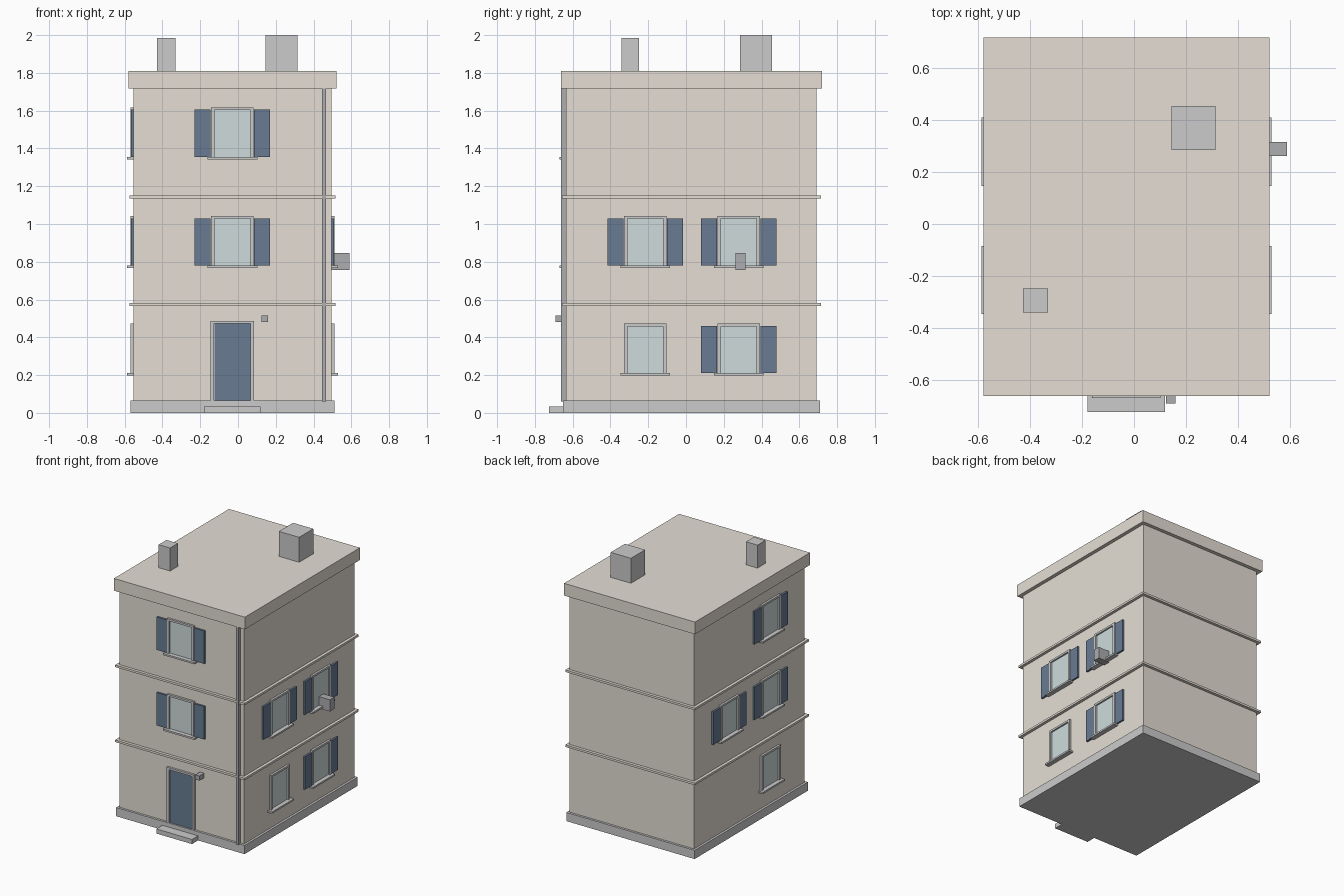
import bpy
from mathutils import Matrix, Vector
from math import pi

if "Cube" in bpy.data.objects:
    bpy.data.objects.remove(bpy.data.objects["Cube"])


def material(name, r, g, b):
    m = bpy.data.materials.new(name)
    m.diffuse_color = (r, g, b, 1)
    m.use_nodes = True
    m.node_tree.nodes["Principled BSDF"].inputs["Base Color"].default_value = m.diffuse_color
    return m


PLASTER = material("plaster", 0.78, 0.73, 0.66)
BLUE = material("blue_paint", 0.14, 0.20, 0.29)
GLASS = material("glass", 0.62, 0.71, 0.71)
METAL = material("metal", 0.42, 0.42, 0.44)

# Wall planes of the main body
X0, X1, Y0, Y1 = -0.552, 0.494, -0.635, 0.692


def box(name, lo, hi, mat=None, frame=Matrix()):
    """Axis-aligned box from lo to hi, placed by a frame matrix."""
    lo, hi = Vector(lo), Vector(hi)
    bpy.ops.mesh.primitive_cube_add(size=1)
    ob = bpy.context.object
    ob.name = name
    ob.data.transform(frame @ Matrix.Translation((lo + hi) / 2) @ Matrix.Diagonal((*(hi - lo), 1)))
    if mat:
        ob.data.materials.append(mat)
    return ob


def ring(name, z0, z1, out, mat=None):
    """Full-width slab overhanging the walls by out."""
    return box(name, (X0 - out, Y0 - out, z0), (X1 + out, Y1 + out, z1), mat)


def surround(name, frame, half, z0, z1):
    """Two jambs and a lintel around an opening."""
    t, d = 0.018, 0.016
    for s in (-1, 1):
        a, b = sorted((s * half, s * (half + t)))
        box(name + "_jamb", (a, -d, z0), (b, 0.004, z1), None, frame)
    box(name + "_lintel", (-half - t, -d, z1), (half + t, 0.004, z1 + t - 0.003), None, frame)


def window(frame, z, shutters=True):
    """Window with sill at height z; local -y points out of the wall."""
    h = 0.248
    box("window_glass", (-0.095, -0.004, z), (0.095, 0.004, z + h), GLASS, frame)
    surround("window", frame, 0.095, z, z + h)
    box("window_sill", (-0.132, -0.036, z - 0.013), (0.132, 0.004, z), None, frame)
    if shutters:
        for s in (-1, 1):
            a, b = sorted((s * 0.115, s * 0.2))
            box("shutter", (a, -0.014, z), (b, 0.004, z + h + 0.002), BLUE, frame)


# Wall frames: local x along the wall, local -y outwards
def front(x):
    return Matrix.Translation((x, Y0, 0))


def right(y):
    return Matrix.Translation((X1, y, 0)) @ Matrix.Rotation(pi / 2, 4, 'Z')


def left(y):
    return Matrix.Translation((X0, y, 0)) @ Matrix.Rotation(-pi / 2, 4, 'Z')


# Main masses
ring("walls", 0.03, 1.75, 0, PLASTER)
ring("plinth", 0, 0.066, 0.017)
for z in (0.565, 1.135):
    ring("floor_band", z, z + 0.016, 0.022, PLASTER)
ring("roof_slab", 1.717, 1.81, 0.028, PLASTER)

# Chimneys
box("small_chimney", (-0.428, -0.342, 1.80), (-0.332, -0.248, 1.985))
box("large_chimney", (0.145, 0.285, 1.80), (0.315, 0.455, 2.0))

# Windows on the three floors
F1, F2, F3 = 0.21, 0.78, 1.355
NEAR, FAR = -0.216, 0.279
for z in (F2, F3):
    window(front(-0.03), z)
window(right(NEAR), F1, False)
window(right(FAR), F1)
for y in (NEAR, FAR):
    window(right(y), F2)
    window(left(y), F2)
window(left(NEAR), F3)
window(left(NEAR), F1, False)

# Entrance
box("door", (-0.095, -0.006, 0.066), (0.095, 0.004, 0.472), BLUE, front(-0.03))
surround("door", front(-0.03), 0.097, 0.066, 0.472)
box("door_step", (-0.18, -0.725, 0), (0.12, Y0, 0.035))
box("door_lamp", (0.124, -0.692, 0.48), (0.16, Y0, 0.516), METAL)

# Drainpipe and wall unit
box("drainpipe", (0.445, Y0 - 0.026, 0.06), (0.467, Y0 + 0.002, 1.72), METAL)
box("wall_unit", (X1, 0.262, 0.757), (0.59, 0.316, 0.846), METAL)
